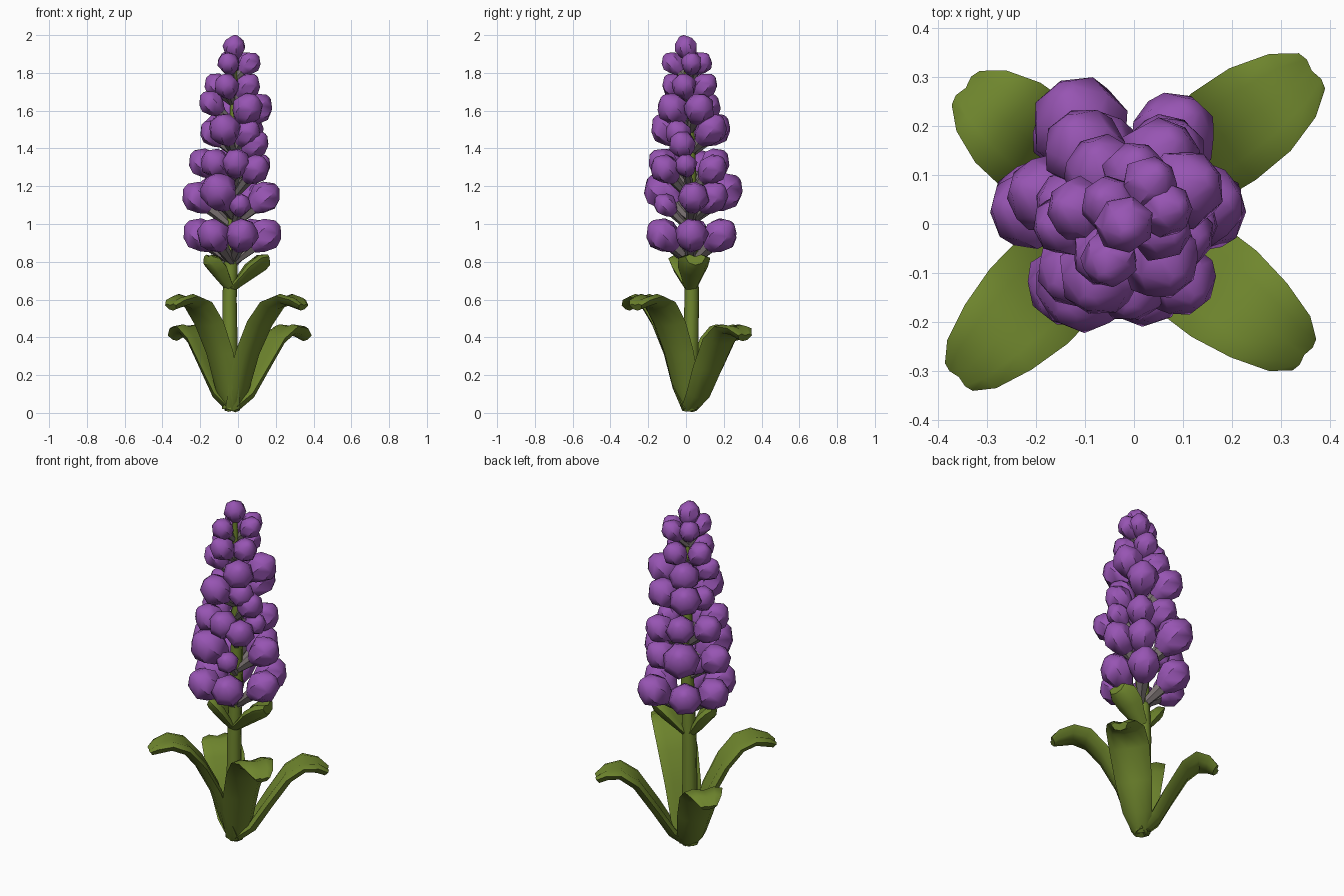
import bpy, bmesh, math, random
from mathutils import Vector, Matrix

random.seed(4)
cube = bpy.data.objects.get("Cube")
if cube:
    bpy.data.objects.remove(cube, do_unlink=True)


def material(name, rgb):
    mat = bpy.data.materials.new(name)
    mat.use_nodes = True
    colour = (*rgb, 1)
    mat.diffuse_color = colour
    shader = mat.node_tree.nodes["Principled BSDF"]
    shader.inputs["Base Color"].default_value = colour
    shader.inputs["Roughness"].default_value = 0.9
    return mat


purple = material("petal purple", (0.31, 0.09, 0.45))
green = material("leaf green", (0.16, 0.24, 0.027))
dusky = material("dusky stalk", (0.2, 0.17, 0.17))


def finish(bm, name, mats, angle):
    bmesh.ops.recalc_face_normals(bm, faces=bm.faces)
    mesh = bpy.data.meshes.new(name)
    bm.to_mesh(mesh)
    bm.free()
    for mat in mats:
        mesh.materials.append(mat)
    obj = bpy.data.objects.new(name, mesh)
    bpy.context.collection.objects.link(obj)
    bpy.ops.object.select_all(action='DESELECT')
    bpy.context.view_layer.objects.active = obj
    obj.select_set(True)
    bpy.ops.object.shade_smooth_by_angle(angle=math.radians(angle))


def skin(bm, rings):
    """Join equal rings of points into a closed tube."""
    loops = [[bm.verts.new(p) for p in ring] for ring in rings]
    for a, b in zip(loops, loops[1:]):
        for i in range(len(a)):
            j = (i + 1) % len(a)
            bm.faces.new((a[i], a[j], b[j], b[i]))
    bm.faces.new(loops[0])
    bm.faces.new(loops[-1])


def circle(centre, frame, radius, sides):
    turns = [math.tau * i / sides for i in range(sides)]
    return [centre + frame @ Vector((radius * math.cos(a), radius * math.sin(a), 0))
            for a in turns]


# Stem, leaning slightly as it rises
bm = bmesh.new()
stem_path = [(-0.04, 0.02, 0.02, 0.045), (-0.045, 0.03, 0.6, 0.038),
             (-0.03, 0.03, 1, 0.035), (-0.02, 0.02, 1.5, 0.025), (-0.02, 0, 1.9, 0.012)]
skin(bm, [circle(Vector((x, y, z)), Matrix.Identity(3), r, 8) for x, y, z, r in stem_path])
finish(bm, "stem", [green], 50)

# Plump leaf section with a shallow crease: across the blade, and along its upper normal
section = [(-1, 0.2), (-0.55, 0.5), (0, 0.2), (0.55, 0.5), (1, 0.2), (0.65, -0.7), (0, -1), (-0.65, -0.7)]


def leaf(name, base, tip, profile, thickness):
    """Sweep the section along (fraction outwards, height, half width) stations."""
    base, tip = Vector((*base, 0)), Vector((*tip, 0))
    across = Vector((0, 0, 1)).cross(tip - base).normalized()
    centres = [base.lerp(tip, t) + Vector((0, 0, z)) for t, z, w in profile]
    rings = []
    for i, (t, z, width) in enumerate(profile):
        tangent = centres[min(i + 1, len(centres) - 1)] - centres[max(i - 1, 0)]
        normal = tangent.cross(across).normalized()
        depth = min(thickness, width * 0.7)
        rings.append([centres[i] + across * u * width + normal * n * depth for u, n in section])
    bm = bmesh.new()
    skin(bm, rings)
    finish(bm, name, [green], 50)


# Large basal leaves: the front pair stands higher than the back pair
tall = [(0, 0.02, 0.05), (0.1, 0.14, 0.085), (0.22, 0.32, 0.1), (0.4, 0.48, 0.11),
        (0.58, 0.58, 0.11), (0.76, 0.61, 0.095), (0.92, 0.59, 0.07), (1, 0.565, 0.04)]
low = [(0, 0.03, 0.05), (0.17, 0.1, 0.08), (0.35, 0.24, 0.1), (0.56, 0.39, 0.11),
       (0.74, 0.45, 0.105), (0.9, 0.44, 0.08), (1, 0.405, 0.045)]
foot = (-0.03, 0.02)
leaf("front_right_leaf", foot, (-0.355, -0.31), tall, 0.04)
leaf("front_left_leaf", foot, (0.345, -0.265), tall, 0.04)
leaf("back_right_leaf", foot, (-0.34, 0.275), low, 0.04)
leaf("back_left_leaf", foot, (0.36, 0.31), low, 0.04)

# Small plump bracts below the blossoms
bract = [(0, 0.66, 0.035), (0.25, 0.71, 0.055), (0.5, 0.765, 0.08), (0.8, 0.81, 0.085), (1, 0.82, 0.055)]
leaf("left_bract", (-0.04, 0.025), (0.16, 0.05), bract, 0.06)
leaf("right_bract", (-0.04, 0.025), (-0.16, -0.03), bract, 0.05)

# Blossom tiers: height, bud radius, bud positions around the stem
tiers = [
    (0.94, 0.088, [(-0.2, 0.04), (-0.13, -0.12), (0.02, -0.12), (0.14, 0.03), (0.08, 0.18), (-0.12, 0.18)]),
    (1.14, 0.083, [(-0.21, 0.03), (0.14, 0.04), (0.06, 0.14)]),
    (1.1, 0.06, [(0.01, -0.11), (-0.11, 0.07)]),
    (1.17, 0.1, [(-0.1, -0.12), (-0.11, 0.2)]),
    (1.32, 0.078, [(-0.18, 0.06), (-0.12, -0.09), (-0.01, -0.12), (-0.07, 0.15)]),
    (1.29, 0.077, [(0.09, -0.11), (0.07, 0.14)]),
    (1.31, 0.06, [(0.11, 0)]),
    (1.42, 0.072, [(0.09, -0.02)]),
    (1.5, 0.085, [(-0.07, -0.1), (0.05, 0.13), (-0.1, 0.15)]),
    (1.48, 0.07, [(-0.13, 0.04), (0.05, -0.04)]),
    (1.61, 0.082, [(0.1, 0.07), (0.05, -0.07), (-0.06, 0.1)]),
    (1.64, 0.065, [(-0.14, 0)]),
    (1.73, 0.066, [(-0.06, -0.06), (-0.11, 0.03), (0.05, -0.01), (0, 0.1)]),
    (1.85, 0.058, [(-0.05, -0.07), (0.06, 0.03), (-0.05, 0.04), (0.03, 0.08)]),
    (1.935, 0.06, [(-0.02, 0)]),
]
# Bud outline: distance along the axis and radius
outline = [(-1.1, 0.42), (-0.65, 0.76), (0.05, 1.04), (0.62, 0.82), (1.08, 0.25)]
buds, stalks = bmesh.new(), bmesh.new()
for height, size, spots in tiers:
    for x, y in spots:
        centre = Vector((x, y, height))
        reach = math.hypot(x + 0.025, y - 0.02)
        root = Vector((-0.025, 0.02, height - 0.04 - reach * 0.65))
        axis = (centre - root).normalized()
        frame = (axis.to_track_quat('Z', 'Y').to_matrix()
                 @ Matrix.Rotation(random.uniform(0, math.tau), 3, 'Z'))
        skin(buds, [circle(centre + axis * size * t, frame, size * r, 7) for t, r in outline])
        # Stalk flaring into the underside of the bud
        skin(stalks, [circle(root, frame, 0.016, 6),
                      circle(centre - axis * size * 1.08, frame, size * 0.42, 6)])
finish(buds, "blossoms", [purple], 45)
finish(stalks, "blossom_stalks", [dusky], 50)
